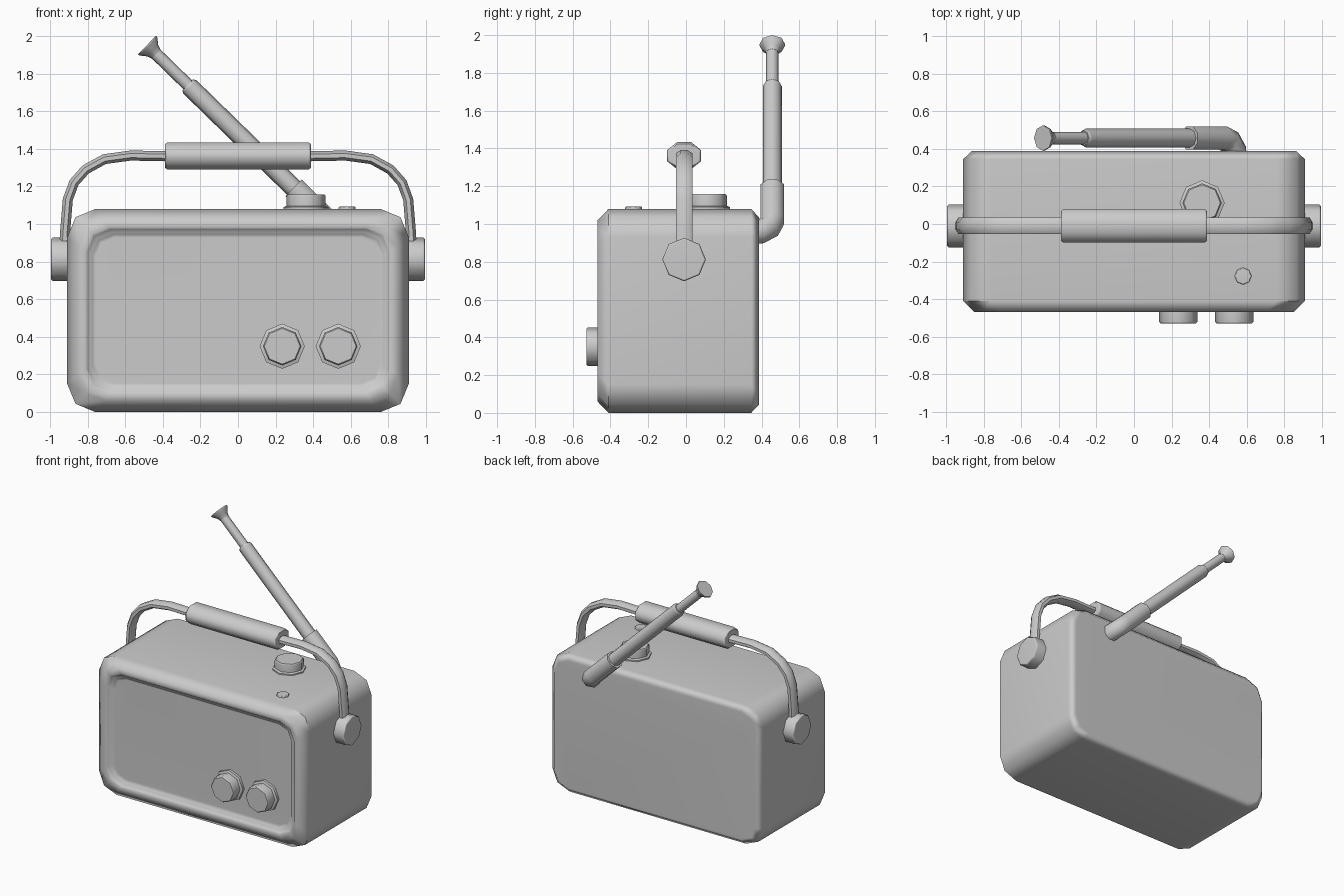
import bpy, bmesh
from math import cos, sin, pi, radians
from mathutils import Vector

if "Cube" in bpy.data.objects:
    bpy.data.objects.remove(bpy.data.objects["Cube"])


def finish(name, bm):
    bmesh.ops.recalc_face_normals(bm, faces=bm.faces)
    me = bpy.data.meshes.new(name)
    bm.to_mesh(me)
    bm.free()
    ob = bpy.data.objects.new(name, me)
    bpy.context.collection.objects.link(ob)
    bpy.ops.object.select_all(action='DESELECT')
    ob.select_set(True)
    bpy.context.view_layer.objects.active = ob
    bpy.ops.object.shade_smooth_by_angle(angle=radians(50))
    ob.modifiers.new("weighted", 'WEIGHTED_NORMAL').keep_sharp = True
    return ob


def skin(name, rings):
    """Join closed rings of equal length and cap both ends."""
    bm = bmesh.new()
    vs = [[bm.verts.new(p) for p in r] for r in rings]
    n = len(vs[0])
    for a, b in zip(vs, vs[1:]):
        for i in range(n):
            j = (i + 1) % n
            bm.faces.new((a[i], a[j], b[j], b[i]))
    bm.faces.new(vs[0])
    bm.faces.new(vs[-1])
    return finish(name, bm)


def lathe(name, origin, axis, profile, sides=8, phase=0.0, squash=1.0):
    """Turn (radius, height) pairs about an axis."""
    q = Vector(axis).to_track_quat('Z', 'Y')
    ang = [phase + 2 * pi * i / sides for i in range(sides)]
    return skin(name, [[Vector(origin) + q @ Vector((r * cos(a), squash * r * sin(a), h))
                        for a in ang] for r, h in profile])


def tube(name, pts, normal, rn, rs, sides=8):
    """Sweep an oval along a path lying in the plane with this normal."""
    pts = [Vector(p) for p in pts]
    nrm = Vector(normal).normalized()
    rings = []
    for i, p in enumerate(pts):
        t = (pts[min(i + 1, len(pts) - 1)] - pts[max(i - 1, 0)]).normalized()
        s = nrm.cross(t)
        rings.append([p + nrm * rn * cos(a) + s * rs * sin(a)
                      for a in (pi / 8 + 2 * pi * k / sides for k in range(sides))])
    return skin(name, rings)


def rounded_rect(y, inset, r, seg=2):
    hx, hz = 0.908 - inset, 0.54 - inset
    out = []
    for k, (sx, sz) in enumerate([(1, 1), (-1, 1), (-1, -1), (1, -1)]):
        for i in range(seg + 1):
            a = k * pi / 2 + i * pi / 2 / seg
            out.append(Vector((sx * (hx - r) + r * cos(a), y,
                               0.54 + sz * (hz - r) + r * sin(a))))
    return out


# Case: chamfered back and front, rim stepping into a recessed front panel
skin("radio_case", [rounded_rect(*s) for s in [
    (0.387, 0.045, 0.12), (0.345, 0.0, 0.15), (-0.41, 0.0, 0.15), (-0.468, 0.06, 0.14),
    (-0.468, 0.098, 0.125), (-0.458, 0.108, 0.12), (-0.445, 0.125, 0.115),
    (-0.445, 0.135, 0.11), (-0.428, 0.152, 0.10)]])

# Front and top control knobs with flanged bases
for name, x in (("tuning_knob", 0.235), ("volume_knob", 0.533)):
    lathe(name, (x, -0.42, 0.35), (0, -1, 0),
          [(0.12, 0), (0.12, 0.028), (0.102, 0.034), (0.102, 0.1), (0.095, 0.108)])
lathe("top_dial", (0.362, 0.112, 1.07), (0, 0, 1),
      [(0.12, 0), (0.12, 0.02), (0.104, 0.026), (0.104, 0.08), (0.097, 0.088)])
lathe("top_button", (0.58, -0.277, 1.07), (0, 0, 1), [(0.045, 0), (0.045, 0.018), (0.04, 0.023)])

# Side hinges
for name, s in (("right_hinge", 1), ("left_hinge", -1)):
    lathe(name, (s * 0.89, -0.01, 0.812), (s, 0, 0), [(0.115, 0), (0.115, 0.095), (0.105, 0.105)])

# Carrying handle: arched bar and thicker grip
half = [(0.925, 0.84), (0.92, 0.95), (0.905, 1.13), (0.872, 1.22), (0.81, 1.29),
        (0.71, 1.345), (0.57, 1.364), (0.37, 1.36)]
path = [(x, -0.01, z) for x, z in half] + [(-x, -0.01, z) for x, z in reversed(half)]
tube("handle_bar", path, (0, 1, 0), 0.047, 0.029)
lathe("handle_grip", (0, -0.01, 1.362), (1, 0, 0),
      [(0.085, -0.388), (0.097, -0.376), (0.097, 0.376), (0.085, 0.388)],
      phase=pi / 8, squash=0.8)

# Aerial: elbow out of the back, then two telescoping rods and a flared tip
d = Vector((-0.716, 0, 0.698))
top = Vector((0.295, 0.457, 1.192))
elbow = [(0.0, 0), (-0.012, 0), (-0.25, 0), (-0.30, -0.02), (-0.335, -0.065), (-0.345, -0.14)]
tube("aerial_elbow", [top + d * s + Vector((0, y, 0)) for s, y in elbow],
     (0.698, 0, 0.716), 0.067, 0.067)
lathe("aerial_lower_rod", top - d * 0.05, d, [(0.05, 0), (0.05, 0.82), (0.04, 0.835)])
lathe("aerial_upper_rod", top + d * 0.7, d, [(0.033, 0), (0.033, 0.34)])
lathe("aerial_tip", top + d * 1.02, d, [(0.034, 0), (0.042, 0.025), (0.068, 0.058), (0.068, 0.068)])
